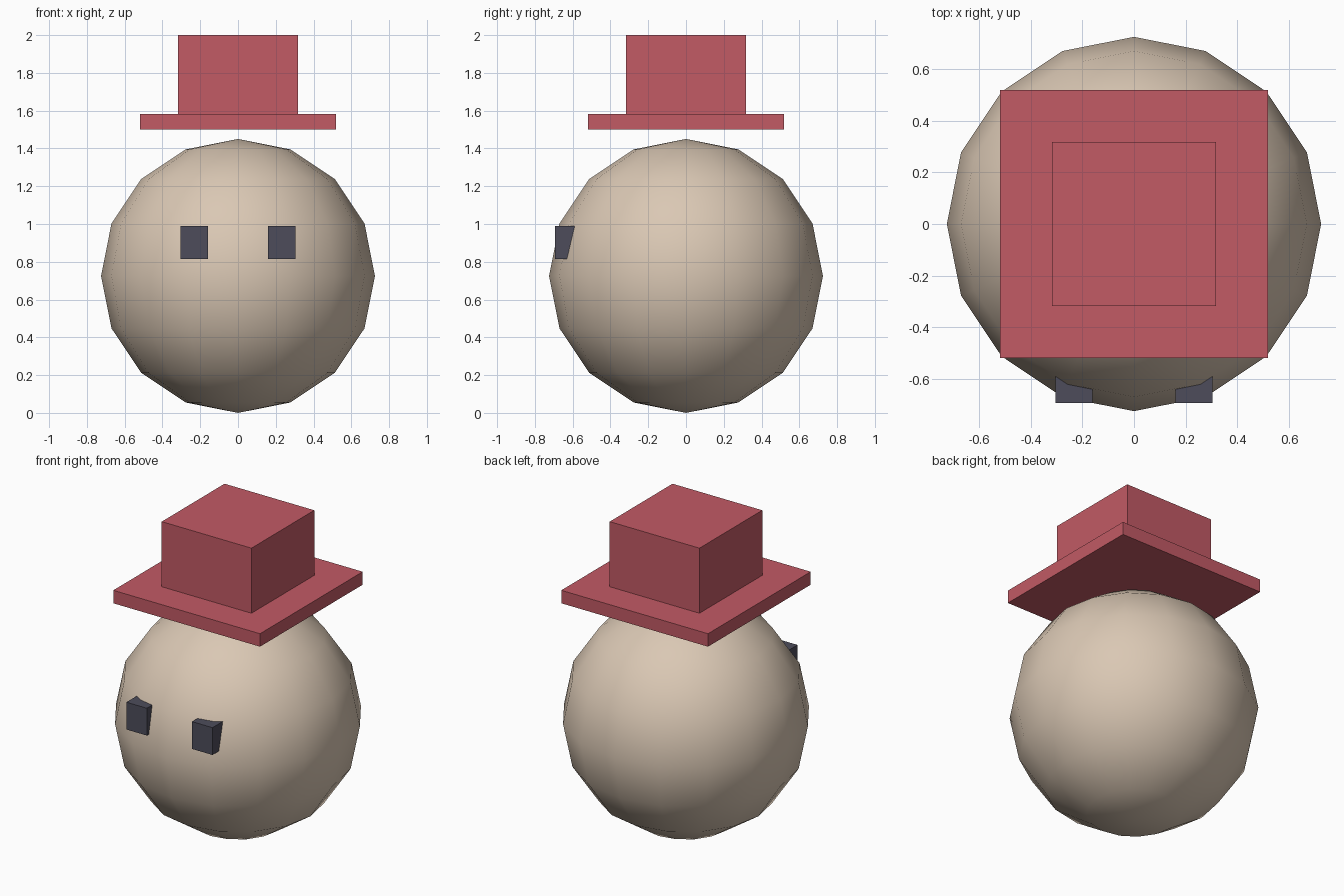
import bpy

if "Cube" in bpy.data.objects:
    bpy.data.objects.remove(bpy.data.objects["Cube"])


def material(name, color):
    m = bpy.data.materials.new(name)
    m.diffuse_color = (*color, 1.0)
    m.use_nodes = True
    m.node_tree.nodes["Principled BSDF"].inputs["Base Color"].default_value = m.diffuse_color
    return m


def box(name, lo, hi, mat):
    """Axis-aligned box between two corners."""
    bpy.ops.mesh.primitive_cube_add(size=1)
    ob = bpy.context.object
    ob.name = name
    ob.location = [(a + b) / 2 for a, b in zip(lo, hi)]
    ob.scale = [b - a for a, b in zip(lo, hi)]
    bpy.ops.object.transform_apply(location=True, rotation=False, scale=True)
    ob.data.materials.append(mat)
    return ob


tan = material("tan", (0.70, 0.575, 0.455))
red = material("red", (0.54, 0.103, 0.13))
charcoal = material("charcoal", (0.075, 0.073, 0.105))

# Head: smooth low-poly ball
R = 0.725
bpy.ops.mesh.primitive_uv_sphere_add(segments=16, ring_count=8, radius=R, location=(0, 0, R))
head = bpy.context.object
head.name = "head"
head.data.materials.append(tan)
bpy.ops.object.shade_smooth()

# Eyes: small blocks set into the front of the head
for side, x in (("left", 0.2325), ("right", -0.2325)):
    box(side + "_eye", (x - 0.0725, -0.694, 0.815), (x + 0.0725, -0.55, 0.99), charcoal)

# Hat: square brim and crown hovering over the head
box("hat_brim", (-0.52, -0.52, 1.5), (0.52, 0.52, 1.583), red)
box("hat_crown", (-0.318, -0.318, 1.583), (0.318, 0.318, 2.0), red)
